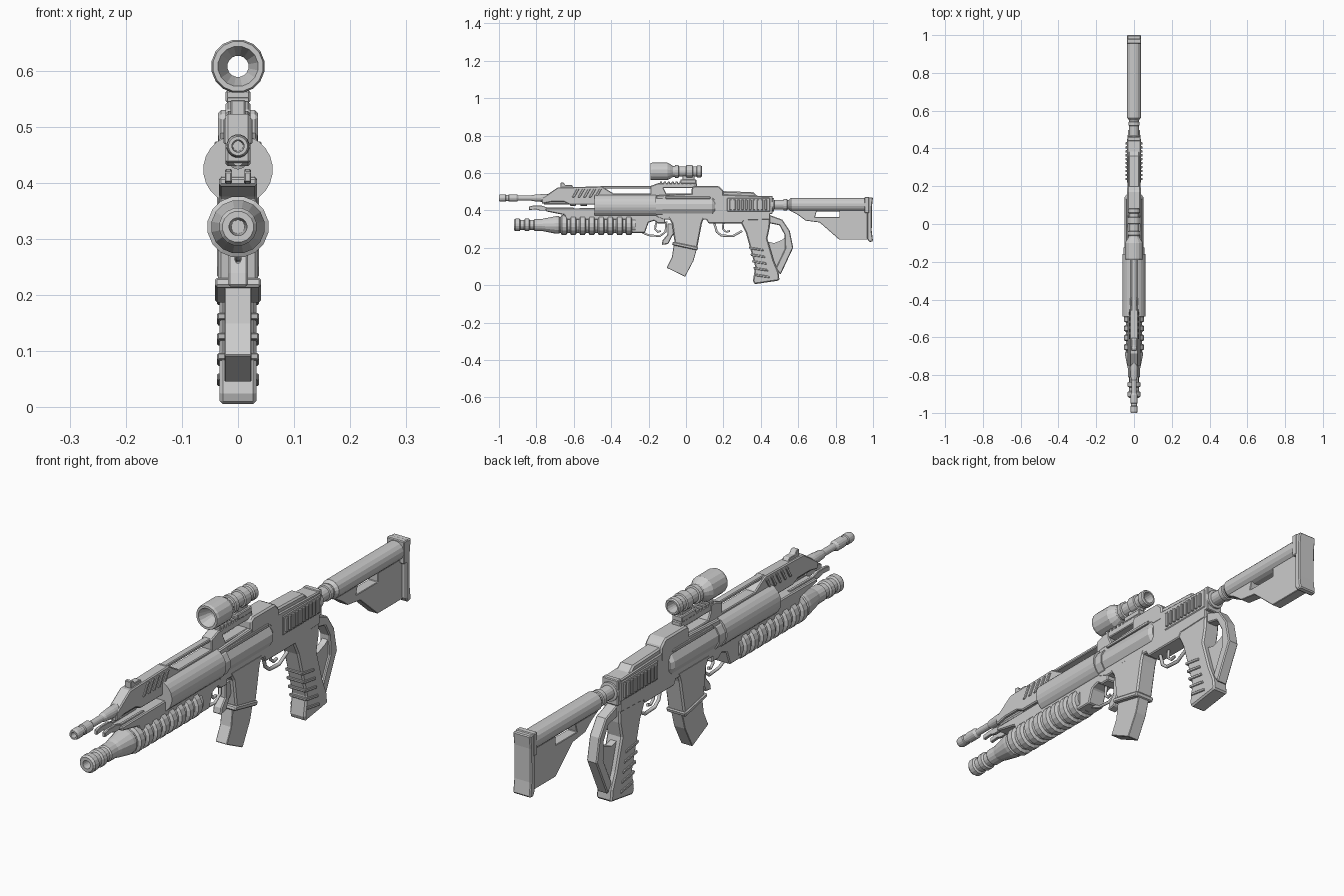
import bpy, bmesh, math

mat = bpy.data.materials.new("plain_grey")
mat.diffuse_color = (0.6, 0.6, 0.6, 1)


def finish(name, bm, bevel=0.0):
    bmesh.ops.recalc_face_normals(bm, faces=bm.faces)
    me = bpy.data.meshes.new(name)
    bm.to_mesh(me)
    bm.free()
    me.materials.append(mat)
    ob = bpy.data.objects.new(name, me)
    bpy.context.collection.objects.link(ob)
    if bevel:
        m = ob.modifiers.new("bevel", 'BEVEL')
        m.width, m.segments, m.limit_method = bevel, 1, 'ANGLE'
        m.angle_limit = math.radians(40)
    return ob


def plate(name, pts, hw, bevel=0.004, x=0.0):
    """Side outline (y, z) extruded across x."""
    bm = bmesh.new()
    face = bm.faces.new([bm.verts.new((x - hw, y, z)) for y, z in pts])
    ext = bmesh.ops.extrude_face_region(bm, geom=[face])["geom"]
    bmesh.ops.translate(bm, vec=(2 * hw, 0, 0),
                        verts=[v for v in ext if isinstance(v, bmesh.types.BMVert)])
    return finish(name, bm, bevel)


def box(name, y0, y1, z0, z1, hw, bevel=0.003, x=0.0):
    return plate(name, [(y0, z0), (y1, z0), (y1, z1), (y0, z1)], hw, bevel, x)


def lathe(name, prof, zc, seg=16, closed=False, x=0.0):
    """Outline (y, radius) turned around a lengthwise axis."""
    bm = bmesh.new()
    rings = []
    for y, r in prof:
        rings.append([bm.verts.new((x + r * math.cos(a), y, zc + r * math.sin(a)))
                      for a in (2 * math.pi * (i + 0.5) / seg for i in range(seg))])
    pairs = list(zip(rings, rings[1:])) + ([(rings[-1], rings[0])] if closed else [])
    for a, b in pairs:
        for i in range(seg):
            j = (i + 1) % seg
            bm.faces.new((a[i], a[j], b[j], b[i]))
    if not closed:
        bm.faces.new(rings[0])
        bm.faces.new(rings[-1])
    return finish(name, bm)


def wire(name, pts, r=0.006):
    cu = bpy.data.curves.new(name, 'CURVE')
    cu.dimensions = '3D'
    cu.bevel_depth, cu.bevel_resolution, cu.use_fill_caps = r, 1, True
    sp = cu.splines.new('POLY')
    sp.points.add(len(pts) - 1)
    for p, (y, z) in zip(sp.points, pts):
        p.co = (0, y, z, 1)
    cu.materials.append(mat)
    ob = bpy.data.objects.new(name, cu)
    bpy.context.collection.objects.link(ob)
    return ob


# Barrel with ringed muzzle
lathe("barrel", [(-.93, .009), (-1, .011), (-1, .017), (-.99, .02), (-.965, .02), (-.962, .017),
                 (-.95, .017), (-.947, .02), (-.905, .02), (-.895, .013), (-.83, .013),
                 (-.82, .017), (-.77, .021), (-.5, .021)], .466)

# Front sight block, slanted ribs and upper rail
plate("front_block", [(-.77, .435), (-.77, .465), (-.685, .523), (-.45, .528), (-.39, .492),
                      (-.39, .43), (-.62, .43), (-.65, .445), (-.72, .445)], .022)
for i in range(5):
    y = -.61 + i * .03
    plate(f"block_rib_{i}", [(y, .47), (y + .014, .47), (y + .04, .515), (y + .026, .515)], .026, .002)
plate("front_sight", [(-.67, .52), (-.67, .548), (-.655, .548), (-.645, .535), (-.61, .535), (-.6, .52)], .013, .002)
box("upper_rail_top", -.46, -.17, .517, .53, .014)
box("upper_rail_base", -.42, .05, .46, .49, .022)
plate("rail_front_post", [(-.19, .48), (-.10, .48), (-.12, .52), (-.12, .545), (-.15, .545), (-.19, .53)], .022)
box("scope_rail", -.15, .06, .52, .545, .02)
for i in range(9):
    box(f"rail_tooth_{i}", -.14 + i * .021, -.128 + i * .021, .54, .553, .02, .001)

# Gas rod and forked support under the barrel
lathe("gas_rod", [(-.76, .011), (-.62, .011), (-.618, .017), (-.59, .017), (-.588, .011), (-.565, .011),
                  (-.563, .017), (-.53, .017), (-.528, .011), (-.45, .011)], .441, 10)
for s in (-1, 1):
    plate(f"fork_prong_{s}", [(-.84, .402), (-.84, .42), (-.82, .425), (-.77, .425), (-.74, .415),
                              (-.6, .415), (-.6, .398), (-.78, .398), (-.8, .405)], .006, .002, s * .017)

# Large rounded shroud and lower handguard
lathe("shroud", [(-.49, .05), (-.49, .062), (-.16, .062), (-.16, .05)], .424, 24)
plate("lower_handguard", [(-.75, .395), (-.75, .41), (-.45, .412), (-.45, .43), (-.2, .43),
                          (-.2, .35), (-.64, .35), (-.65, .375)], .034)

# Under-barrel launcher tube with ribs
lathe("launcher_tube", [(-.8, .012), (-.92, .016), (-.92, .028), (-.912, .034), (-.89, .034), (-.885, .027),
                        (-.865, .027), (-.86, .034), (-.84, .034), (-.835, .027), (-.815, .027),
                        (-.81, .032), (-.77, .032), (-.755, .036), (-.695, .048), (-.68, .048),
                        (-.675, .044), (-.27, .044)], .322)
for i in range(8):
    y = -.67 + i * .0495
    lathe(f"launcher_rib_{i}", [(y, .044), (y + .006, .055), (y + .03, .055), (y + .036, .044)], .322)
plate("launcher_mount", [(-.31, .40), (-.12, .42), (-.11, .33), (-.15, .33), (-.17, .345), (-.2, .335),
                         (-.22, .28), (-.29, .28)], .034)
wire("launcher_trigger_guard", [(-.24, .285), (-.2, .267), (-.14, .262), (-.11, .285), (-.105, .34)])
wire("launcher_trigger", [(-.16, .335), (-.165, .3), (-.15, .285), (-.135, .29)])
plate("hook_grip", [(-.13, .215), (-.095, .22), (-.075, .26), (-.06, .28), (-.06, .33), (-.1, .33),
                    (-.1, .27), (-.125, .24)], .018)

# Receiver
plate("receiver_core", [(-.16, .365), (-.16, .48), (.05, .49), (.45, .475), (.45, .35), (.31, .345),
                        (.3, .33), (.12, .33), (.11, .35), (-.12, .35)], .035)
lathe("receiver_drum", [(-.165, .057), (-.125, .057), (-.125, .052), (.14, .052), (.155, .042)], .42, 12)
for s in (-1, 1):
    box(f"receiver_rib_{s}", -.11, .13, .462, .474, .006, .002, s * .036)
plate("top_cover", [(.03, .46), (.03, .52), (.045, .53), (.175, .53), (.2, .505), (.2, .45), (.15, .45), (.14, .46)],
      .036, .006)
plate("rear_cover", [(.19, .45), (.19, .503), (.36, .497), (.385, .475), (.45, .475), (.45, .45)], .03, .006)
box("vent_frame", .22, .45, .393, .467, .038)
for i in range(10):
    y = .232 + i * .021
    box(f"vent_fin_{i}", y, y + .012, .402, .458, .045, .002)
box("receiver_end", .44, .462, .38, .478, .034)

# Magazine well and magazine
plate("magazine_well", [(-.1, .37), (.1, .37), (.085, .33), (.06, .2), (-.06, .22), (-.075, .33)], .036, .006)
plate("magazine_lip", [(-.075, .215), (-.07, .232), (.065, .204), (.06, .186)], .041)
plate("magazine", [(-.065, .22), (.06, .2), (.04, .13), (-.005, .045), (-.103, .093), (-.075, .15)], .024, .002)

# Trigger group
wire("trigger_guard", [(.15, .335), (.165, .285), (.19, .265), (.25, .262), (.3, .29)], .007)
wire("trigger", [(.2, .335), (.197, .3), (.215, .285), (.235, .29)])

# Pistol grip with finger ridges
plate("pistol_grip", [(.28, .36), (.45, .36), (.448, .31), (.435, .25), (.47, .13), (.495, .07), (.5, .025),
                      (.365, .005), (.358, .025), (.37, .1), (.345, .19), (.32, .28)], .033, .006)
for i in range(5):
    y, z = .337 + i * .008, .205 - i * .036
    plate(f"grip_ridge_{i}", [(y, z), (y + .075, z - .012), (y + .078, z - .023), (y + .002, z - .012)], .037, .002)

# Loop behind the grip with a thin web
plate("grip_loop", [(.42, .385), (.515, .35), (.555, .29), (.573, .2), (.505, .055), (.48, .09), (.53, .195),
                    (.527, .27), (.5, .32), (.43, .335)], .022)
plate("grip_web", [(.43, .235), (.47, .225), (.51, .24), (.545, .265), (.55, .2), (.495, .08), (.46, .12)], .012, 0)

# Stock
lathe("buffer_tube", [(.45, .036), (.47, .036), (.472, .026), (.52, .026), (.522, .031), (.54, .031),
                      (.542, .026), (.58, .026)], .43)
lathe("stock_tube", [(.55, .027), (.562, .037), (.975, .037)], .43)
box("stock_collar", .955, .98, .385, .472, .038)
plate("stock_web", [(.555, .4), (.7, .4), (.69, .365), (.82, .365), (.82, .4), (.975, .4), (.975, .243),
                    (.82, .243), (.715, .335), (.64, .345), (.6, .375)], .02, .002)
plate("butt_plate", [(.968, .455), (.978, .47), (1, .47), (.994, .42), (.993, .29), (1, .235), (.98, .23),
                     (.968, .25)], .037, .004)

# Scope, hollow right through
lathe("scope", [(-.19, .036), (-.19, .045), (-.18, .048), (-.1, .048), (-.085, .04), (-.07, .03), (-.06, .03),
                (-.058, .035), (-.04, .035), (-.038, .028), (0, .028), (.002, .034), (.035, .034),
                (.037, .028), (.055, .028), (.06, .032), (.08, .032), (.085, .028), (.085, .022),
                (.05, .019), (-.14, .019)], .608, 16, closed=True)
box("scope_mount", -.02, .045, .548, .587, .012)
box("scope_clamp", -.03, .055, .543, .565, .022)
